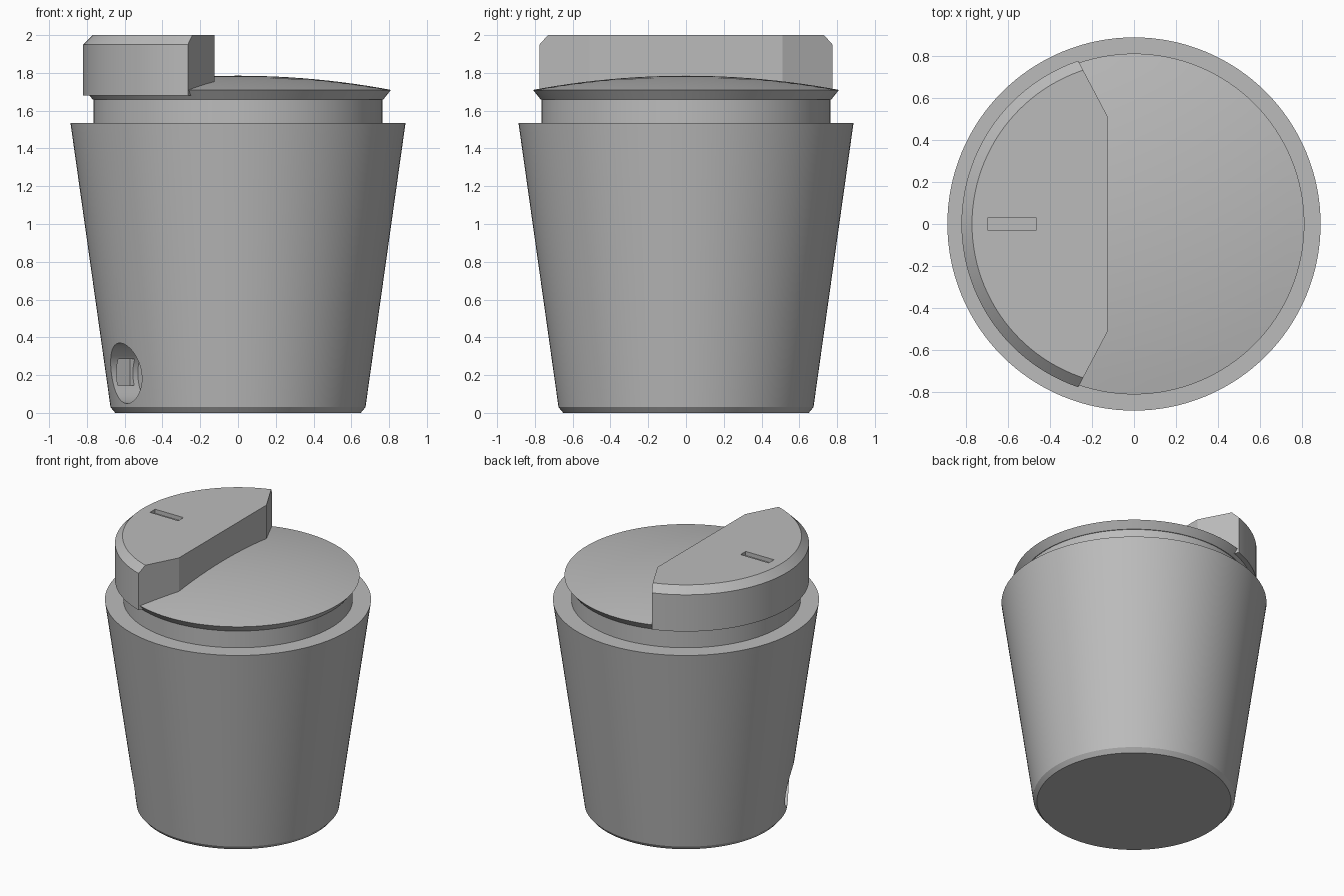
import bpy
import bmesh
import math
from mathutils import Matrix, Vector

SEGMENTS = 128

if "Cube" in bpy.data.objects:
    bpy.data.objects.remove(bpy.data.objects["Cube"], do_unlink=True)

grey = bpy.data.materials.new("plain grey")
grey.use_nodes = True
colour = (0.5, 0.5, 0.5, 1)
grey.diffuse_color = colour
grey.node_tree.nodes["Principled BSDF"].inputs["Base Color"].default_value = colour


def make_object(name, bm):
    bmesh.ops.recalc_face_normals(bm, faces=bm.faces)
    mesh = bpy.data.meshes.new(name)
    bm.to_mesh(mesh)
    bm.free()
    mesh.materials.append(grey)
    obj = bpy.data.objects.new(name, mesh)
    bpy.context.collection.objects.link(obj)
    return obj


def lathe(profile):
    """Spin (radius, height) points, first and last on the axis, into a solid."""
    bm = bmesh.new()
    verts = [bm.verts.new((r, 0, z)) for r, z in profile]
    edges = [bm.edges.new(pair) for pair in zip(verts, verts[1:])]
    bmesh.ops.spin(bm, geom=verts + edges, cent=(0, 0, 0), axis=(0, 0, 1),
                   angle=math.tau, steps=SEGMENTS, use_merge=True)
    bmesh.ops.remove_doubles(bm, verts=bm.verts, dist=1e-5)
    return bm


def box(name, centre, size, turn=0):
    bm = bmesh.new()
    place = Matrix.Rotation(turn, 4, "Z") @ Matrix.Translation(centre)
    bmesh.ops.create_cube(bm, size=1, matrix=place @ Matrix.Diagonal((*size, 1)))
    return make_object(name, bm)


def cut(target, cutter):
    cutter.hide_render = True
    mod = target.modifiers.new("cut", "BOOLEAN")
    mod.operation = "DIFFERENCE"
    mod.solver = "EXACT"
    mod.object = cutter
    bpy.context.view_layer.objects.active = target
    bpy.ops.object.modifier_apply(modifier=mod.name)
    bpy.data.objects.remove(cutter, do_unlink=True)


# Tapered container with a bevelled foot
body = make_object("container_body", lathe(
    [(0, 0), (0.65, 0), (0.675, 0.03), (0.887, 1.535), (0, 1.535)]))

# Round port low on the wall, with a squared notch beside it
port_angle = math.radians(210)
bm = bmesh.new()
bmesh.ops.create_cone(bm, cap_ends=True, segments=64, radius1=0.16, radius2=0.16,
                      depth=0.4,
                      matrix=Matrix.Rotation(port_angle, 4, "Z")
                      @ Matrix.Translation((0.72, 0, 0.21))
                      @ Matrix.Rotation(math.pi / 2, 4, "Y"))
cut(body, make_object("port_cutter", bm))
cut(body, box("notch_cutter", (0.6, -0.13, 0.215), (0.1, 0.12, 0.14), port_angle))

# Neck and domed lid with a flared rim
neck = make_object("neck", lathe([(0, 1.5), (0.765, 1.5), (0.765, 1.665), (0, 1.665)]))
rim, rise, base = 0.81, 0.075, 1.71
sphere = (rim ** 2 + rise ** 2) / (2 * rise)
dome = []
for i in range(13):
    r = rim * (1 - i / 12)
    dome.append((r, base + rise - sphere + math.sqrt(sphere ** 2 - r ** 2)))
lid = make_object("domed_lid", lathe([(0, 1.66), (0.77, 1.66)] + dome))

# Grip block: bevelled disc trimmed by a straight face and two slanted ends
bm = lathe([(0, 1.68), (0.82, 1.68), (0.82, 1.95), (0.77, 2), (0, 2)])
corner, end = Vector((-0.125, 0.51, 0)), Vector((-0.265, 0.775, 0))
slant = Vector((end.y - corner.y, corner.x - end.x, 0))
planes = [(corner, Vector((1, 0, 0)))]
planes += [(Vector((corner.x, s * corner.y, 0)), Vector((slant.x, s * slant.y, 0)))
           for s in (1, -1)]
for point, normal in planes:
    cut_geom = bmesh.ops.bisect_plane(
        bm, geom=bm.verts[:] + bm.edges[:] + bm.faces[:], dist=1e-6,
        plane_co=point, plane_no=normal, clear_outer=True)["geom_cut"]
    rim_edges = [e for e in cut_geom if isinstance(e, bmesh.types.BMEdge)]
    bmesh.ops.holes_fill(bm, edges=rim_edges, sides=0)
grip = make_object("lid_grip", bm)
cut(grip, box("slot_cutter", (-0.58, 0, 2), (0.23, 0.06, 0.06)))

# Smooth round walls, crisp edges
bpy.ops.object.select_all(action="DESELECT")
for obj in (body, neck, lid, grip):
    obj.select_set(True)
bpy.context.view_layer.objects.active = body
bpy.ops.object.shade_smooth_by_angle(angle=math.radians(25))
